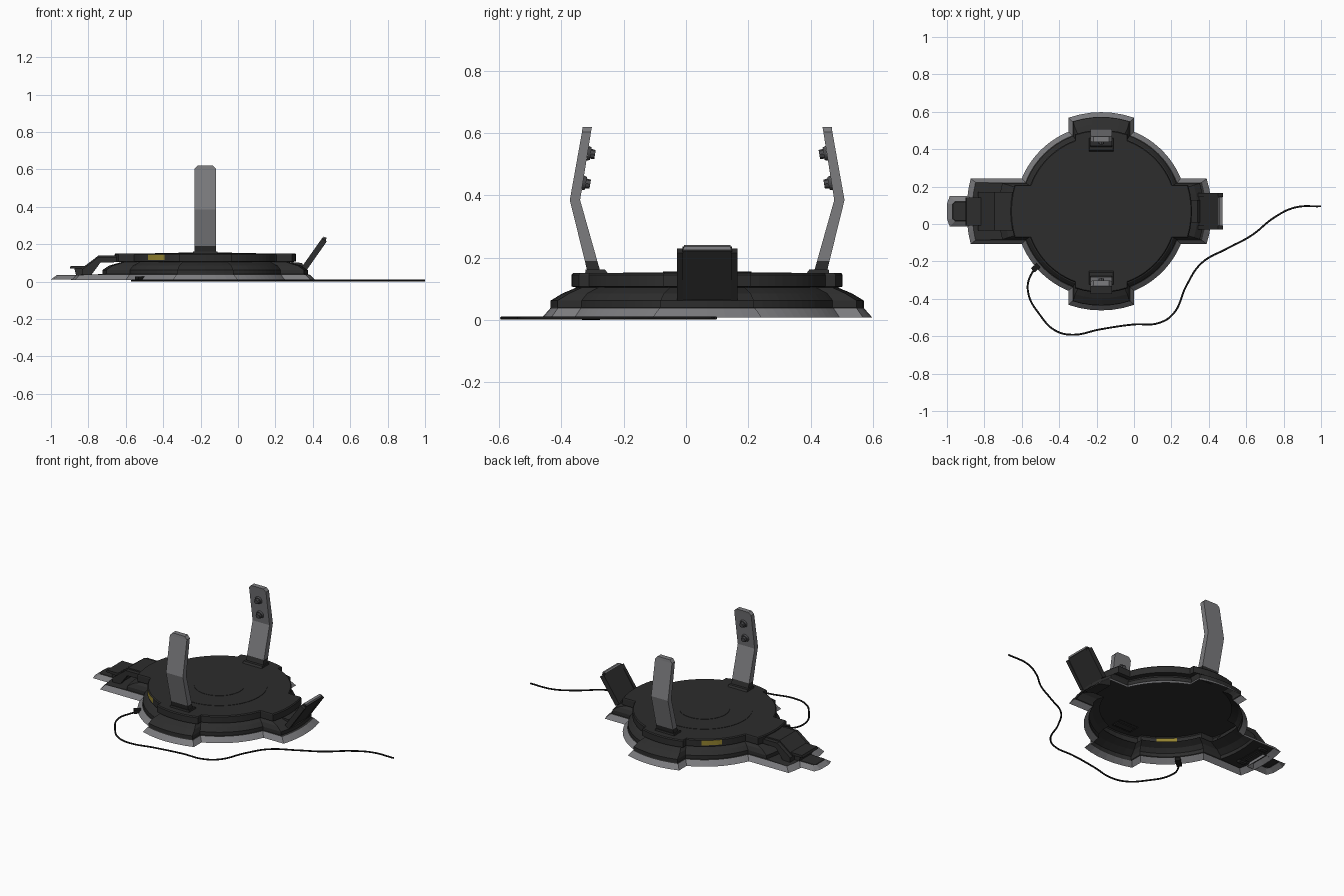
import bpy, bmesh, math
from mathutils import Vector, Matrix

if "Cube" in bpy.data.objects:
    bpy.data.objects.remove(bpy.data.objects["Cube"])

CX, CY = -0.175, 0.068          # centre of the round base


def material(name, r, g, b):
    m = bpy.data.materials.new(name)
    m.diffuse_color = (r, g, b, 1)
    m.use_nodes = True
    m.node_tree.nodes["Principled BSDF"].inputs["Base Color"].default_value = m.diffuse_color
    return m


DARK = material("charcoal", 0.026, 0.026, 0.026)
BLACK = material("cable_black", 0.010, 0.010, 0.010)
GREY = material("metal_grey", 0.20, 0.20, 0.21)
YELLOW = material("warning_yellow", 0.30, 0.23, 0.03)
BOLT = material("bolt_grey", 0.07, 0.07, 0.075)


def finish(name, bm, mats, rule=None):
    bmesh.ops.recalc_face_normals(bm, faces=bm.faces)
    if rule:
        for f in bm.faces:
            f.material_index = rule(f.calc_center_median())
    me = bpy.data.meshes.new(name)
    bm.to_mesh(me)
    bm.free()
    for m in mats:
        me.materials.append(m)
    ob = bpy.data.objects.new(name, me)
    bpy.context.collection.objects.link(ob)
    return ob


def loft(name, rings, mats, rule=None, bottom=False, top=False):
    """Skin a stack of closed rings with equal point counts."""
    bm = bmesh.new()
    vs = [[bm.verts.new(p) for p in r] for r in rings]
    n = len(vs[0])
    for a, b in zip(vs, vs[1:]):
        for i in range(n):
            j = (i + 1) % n
            bm.faces.new((a[i], a[j], b[j], b[i]))
    if bottom:
        bm.faces.new(vs[0][::-1])
    if top:
        bm.faces.new(vs[-1])
    return finish(name, bm, mats, rule)


def lobed(z, r, ry, right, left, w):
    """Circle of radius r with four straight-sided lobes of half width w."""
    pts = []
    for k, R in enumerate((right, ry, left, ry)):
        mid, a, c = k * math.pi / 2, math.asin(w / R), math.asin(w / r)
        angs = [(R, mid - a + 2 * a * i / 6) for i in range(7)]
        angs += [(r, mid + c + (math.pi / 2 - 2 * c) * i / 12) for i in range(13)]
        pts += [(CX + q * math.cos(t), CY + q * math.sin(t), z) for q, t in angs]
    return pts


def prism(name, profile, half, mat, offset=0.0):
    """Extrude an x-z profile across y, centred on the base axis."""
    y = CY + offset
    rings = [[(x, y + s * half, z) for x, z in profile] for s in (-1, 1)]
    return loft(name, rings, [mat], bottom=True, top=True)


# Open-bottomed base: grey skirt, stepped dark body, top plate
L1 = (0.036, 0.435, 0.505, 0.56, 0.69, 0.155)
loft("base_skirt", [lobed(0.008, 0.46, 0.53, 0.59, 0.72, 0.175), lobed(*L1)], [GREY])
loft("base_body", [lobed(*L1),
                   lobed(0.040, 0.43, 0.503, 0.548, 0.55, 0.15),
                   lobed(0.062, 0.43, 0.503, 0.548, 0.55, 0.15),
                   lobed(0.085, 0.41, 0.465, 0.515, 0.515, 0.14),
                   lobed(0.104, 0.37, 0.42, 0.45, 0.45, 0.12)], [DARK])


def patch_rule(c):
    # yellow marks on the two left diagonals of the plate's side wall
    t = math.degrees(math.atan2(abs(c.y - CY), c.x - CX))
    return 1 if 0.12 < c.z < 0.14 and 121 < t < 139 else 0


loft("top_plate", [lobed(0.104, 0.37, 0.42, 0.45, 0.45, 0.12),
                   lobed(0.107, 0.405, 0.435, 0.485, 0.485, 0.14),
                   lobed(0.115, 0.405, 0.435, 0.485, 0.485, 0.14),
                   lobed(0.145, 0.405, 0.435, 0.485, 0.485, 0.14),
                   lobed(0.151, 0.40, 0.43, 0.48, 0.48, 0.138)],
     [DARK, YELLOW], patch_rule, top=True)

# Shallow round steps on the top plate
for name, r, z in (("outer_top_disc", 0.27, 0.151), ("inner_top_disc", 0.142, 0.153)):
    ring = [(r * math.cos(i * math.tau / 48), r * math.sin(i * math.tau / 48)) for i in range(48)]
    loft(name, [[(CX + x, CY + y, h) for x, y in ring] for h in (z, z + 0.002)], [DARK], top=True)


# Two bent arms with bracket and bolts
def slab(s, z, hw, u0, u1):
    return [(CX + x, CY + s * u, z) for x, u in ((-hw, u0), (hw, u0), (hw, u1), (-hw, u1))]


for s, side in ((-1, "front"), (1, "back")):
    loft(side + "_arm", [slab(s, 0.145, 0.058, 0.340, 0.382),
                         slab(s, 0.190, 0.058, 0.353, 0.393),
                         slab(s, 0.385, 0.058, 0.408, 0.441),
                         slab(s, 0.603, 0.058, 0.373, 0.402),
                         slab(s, 0.620, 0.042, 0.370, 0.400)],
         [DARK, GREY], lambda c: int(c.z > 0.185), True, True)
    loft(side + "_arm_bracket", [slab(s, 0.148, 0.066, 0.318, 0.392),
                                 slab(s, 0.162, 0.064, 0.328, 0.390)], [DARK], top=True)
    axis = Vector((0, -s * 0.987, -0.16))
    rot = axis.to_track_quat('Z', 'Y').to_matrix().to_4x4()
    for label, z in (("upper", 0.535), ("lower", 0.44)):
        u = 0.408 - 0.038 * (z - 0.385) / 0.235
        bm = bmesh.new()
        for r, d, seg in ((0.024, 0.010, 20), (0.017, 0.024, 8)):
            at = Vector((CX, CY + s * u, z)) + axis * d / 2
            bmesh.ops.create_cone(bm, cap_ends=True, segments=seg, radius1=r, radius2=r * 0.85,
                                  depth=d, matrix=Matrix.Translation(at) @ rot)
        finish(f"{side}_{label}_bolt", bm, [BOLT])

# Tilted flap on the right, with raised side rails and a hinge
prism("right_flap", [(0.348, 0.078), (0.366, 0.064), (0.472, 0.222), (0.470, 0.232), (0.452, 0.235)],
      0.08, DARK)
prism("right_flap_tip", [(0.452, 0.235), (0.470, 0.231), (0.474, 0.226), (0.473, 0.236), (0.458, 0.240)],
      0.075, GREY)
for s, side in ((-1, "front"), (1, "back")):
    prism(side + "_flap_rail", [(0.342, 0.080), (0.368, 0.063), (0.475, 0.215), (0.448, 0.230)],
          0.01, DARK, s * 0.087)
prism("flap_hinge", [(0.28, 0.06), (0.28, 0.105), (0.34, 0.10), (0.365, 0.07), (0.365, 0.04)], 0.06, DARK)

# Stepped strut on the left
strut = [(-0.64, 0.112), (-0.64, 0.140), (-0.745, 0.140), (-0.835, 0.072),
         (-0.835, 0.036), (-0.79, 0.036), (-0.735, 0.110)]
prism("left_strut", strut, 0.08, DARK)
for s, side in ((-1, "front"), (1, "back")):
    prism(side + "_strut_rail", [(x, z - 0.008) for x, z in strut], 0.012, DARK, s * 0.092)
prism("left_step", [(-0.90, 0.070), (-0.895, 0.084), (-0.80, 0.084), (-0.80, 0.066)], 0.075, DARK)
prism("left_step_support", [(-0.865, 0.03), (-0.875, 0.07), (-0.81, 0.07), (-0.81, 0.03)], 0.06, DARK)


# Grey-edged foot at the far left
def foot(z, e):
    return [(-0.84, CY + 0.082 - e, z), (-0.985 + e, CY + 0.082 - e, z), (-1 + e, CY + 0.04, z),
            (-1 + e, CY - 0.04, z), (-0.985 + e, CY - 0.082 + e, z), (-0.84, CY - 0.082 + e, z)]


loft("left_foot_edge", [foot(0.012, 0), foot(0.032, 0.028)], [GREY])
loft("left_foot", [foot(0.032, 0.028), foot(0.036, 0.032)], [DARK], top=True)

# Trailing cable and its plug
path = [(-0.50, -0.215), (-0.55, -0.27), (-0.567, -0.36), (-0.50, -0.49), (-0.42, -0.57), (-0.33, -0.592),
        (-0.18, -0.563), (0, -0.537), (0.13, -0.53), (0.21, -0.48), (0.28, -0.33), (0.36, -0.21),
        (0.50, -0.13), (0.63, -0.06), (0.75, 0.035), (0.86, 0.088), (1.0, 0.095)]
cu = bpy.data.curves.new("cable", 'CURVE')
cu.dimensions = '3D'
cu.bevel_depth = 0.005
cu.bevel_resolution = 2
cu.resolution_u = 8
cu.use_fill_caps = True
sp = cu.splines.new('BEZIER')
sp.bezier_points.add(len(path) - 1)
for p, (x, y) in zip(sp.bezier_points, path):
    p.co = (x, y, 0.006 if x != -0.50 or y < -0.3 else 0.016)
    p.handle_left_type = p.handle_right_type = 'AUTO'
cu.materials.append(BLACK)
bpy.context.collection.objects.link(bpy.data.objects.new("cable", cu))

bm = bmesh.new()
bmesh.ops.create_cube(bm, size=1, matrix=Matrix.Translation((-0.515, -0.225, 0.016))
                      @ Matrix.Rotation(math.radians(40), 4, 'Z') @ Matrix.Diagonal((0.07, 0.03, 0.022, 1)))
finish("cable_plug", bm, [BLACK])
